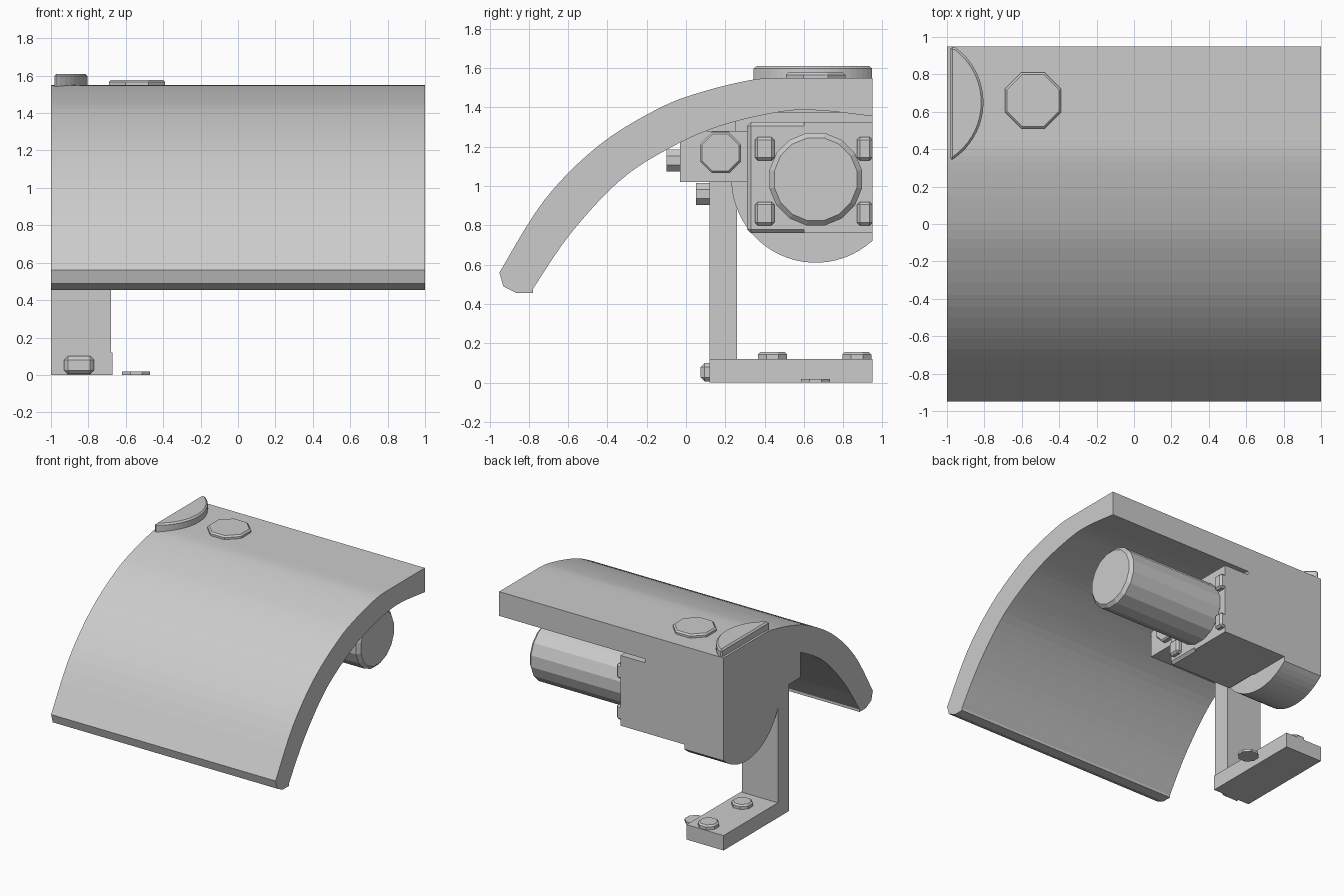
import bpy, bmesh, math
from mathutils import Vector
from mathutils.geometry import interpolate_bezier

if "Cube" in bpy.data.objects:
    bpy.data.objects.remove(bpy.data.objects["Cube"])

grey = bpy.data.materials.new("plain grey")
grey.use_nodes = True
COLOUR = (0.6, 0.6, 0.6, 1)
grey.diffuse_color = COLOUR
grey.node_tree.nodes["Principled BSDF"].inputs["Base Color"].default_value = COLOUR


def prism(name, points, axis, low, high, bevel=0):
    """Extrude a flat outline along an axis; points are the other two axes in order."""
    bm = bmesh.new()

    def place(p, d):
        return {"x": (d, p[0], p[1]), "y": (p[0], d, p[1]), "z": (p[0], p[1], d)}[axis]

    face = bm.faces.new([bm.verts.new(place(p, low)) for p in points])
    grown = bmesh.ops.extrude_face_region(bm, geom=[face])
    moved = [g for g in grown["geom"] if isinstance(g, bmesh.types.BMVert)]
    shift = Vector(place((0, 0), high - low))
    bmesh.ops.translate(bm, verts=moved, vec=shift)
    bmesh.ops.remove_doubles(bm, verts=bm.verts, dist=0.0005)
    bmesh.ops.recalc_face_normals(bm, faces=bm.faces)
    mesh = bpy.data.meshes.new(name)
    bm.to_mesh(mesh)
    bm.free()
    mesh.materials.append(grey)
    obj = bpy.data.objects.new(name, mesh)
    bpy.context.collection.objects.link(obj)
    if bevel:
        mod = obj.modifiers.new("edge", "BEVEL")
        mod.width = bevel
        mod.segments = 1
        mod.limit_method = "ANGLE"
        mod.angle_limit = math.radians(50)
    return obj


def box(name, x, y, z, bevel=0):
    outline = [(y[0], z[0]), (y[1], z[0]), (y[1], z[1]), (y[0], z[1])]
    return prism(name, outline, "x", x[0], x[1], bevel)


def ring(a, b, r, sides):
    turn = math.pi / sides
    return [(a + r * math.cos(turn * (2 * i + 1)), b + r * math.sin(turn * (2 * i + 1)))
            for i in range(sides)]


def smooth_path(points, steps=5):
    """Smooth polyline through the given points."""
    pts = [Vector((p[0], p[1], 0)) for p in points]
    out = []
    for i in range(len(pts) - 1):
        before, after = pts[max(i - 1, 0)], pts[min(i + 2, len(pts) - 1)]
        h1 = pts[i] + (pts[i + 1] - before) / 6
        h2 = pts[i + 1] - (after - pts[i]) / 6
        out += interpolate_bezier(pts[i], h1, h2, pts[i + 1], steps + 1)[:-1]
    return [(p.x, p.y) for p in out] + [points[-1]]


# Curved cover
outer = [(-0.95, 0.56), (-0.72, 0.93), (-0.44, 1.21), (-0.13, 1.40),
         (0.10, 1.485), (0.33, 1.54), (0.45, 1.55)]
inner = [(0.95, 1.355), (0.68, 1.385), (0.48, 1.378), (0.17, 1.305),
         (-0.09, 1.19), (-0.34, 1.025), (-0.59, 0.755), (-0.78, 0.475)]
tip = [(-0.78, 0.455), (-0.86, 0.455), (-0.93, 0.49)]
prism("curved_cover", smooth_path(outer) + [(0.95, 1.55)] + smooth_path(inner) + tip, "x", -1, 1)

# Raised pads on the cover
cap = [(max(a, -1), min(b, 0.95)) for a, b in ring(-1.17, 0.65, 0.365, 64) if a > -1.01]
cap.sort(key=lambda p: math.atan2(p[1] - 0.65, p[0] + 1.17))
prism("corner_pad", cap, "z", 1.53, 1.61, 0.012)
prism("cover_cap", ring(-0.54, 0.66, 0.163, 8), "z", 1.53, 1.578, 0.012)

# Round housing, cut flat at the back
disc = [(a, b) for a, b in ring(0.66, 1.04, 0.43, 64) if a < 0.95]
cut = math.sqrt(0.43 ** 2 - 0.29 ** 2)
disc += [(0.95, 1.04 - cut), (0.95, 1.04 + cut)]
disc.sort(key=lambda p: math.atan2(p[1] - 1.04, p[0] - 0.66))
disc = [(a, min(b, 1.40)) for a, b in disc]
prism("round_housing", disc, "x", -1, -0.65)

# Gearbox frame, its top mount and corner bosses
box("gearbox", (-0.66, -0.08), (0.31, 0.95), (0.76, 1.325), 0.02)
box("gearbox_back", (-0.66, -0.08), (0.60, 0.95), (0.76, 1.325))
box("top_mount", (-1, -0.3), (0.25, 0.95), (1.2, 1.375))
for y in ((0.35, 0.45), (0.87, 0.95)):
    for z in (0.86, 1.19):
        box("corner_boss", (-0.1, -0.04), y, (z - 0.06, z + 0.06), 0.015)

# Motor with a chamfered end
prism("motor", ring(0.66, 1.035, 0.24, 16), "x", -0.1, 0.78, 0.025)

# Bracket joining the leg to the cover
box("bracket", (-1, -0.19), (-0.03, 0.32), (1.02, 1.28))
box("bracket_web", (-1, -0.5), (0.0, 0.32), (1.2, 1.36))
prism("bracket_bolt", ring(0.175, 1.17, 0.113, 8), "x", -0.22, -0.15, 0.01)
prism("bracket_stud", ring(-0.85, 1.13, 0.06, 8), "y", -0.1, 0.0)

# Leg, foot and fasteners
box("leg", (-1, -0.68), (0.12, 0.26), (0.05, 1.1))
box("foot", (-1, -0.67), (0.12, 0.95), (0, 0.12))
prism("leg_stud", ring(-0.85, 0.96, 0.06, 8), "y", 0.05, 0.14)
box("toe_stud", (-0.93, -0.77), (0.075, 0.14), (0.005, 0.1), 0.02)
for y in (0.44, 0.87):
    prism("foot_bolt", ring(-0.81, y, 0.08, 8), "z", 0.1, 0.155, 0.012)
prism("floor_washer", ring(-0.545, 0.66, 0.08, 8), "z", 0, 0.018)
